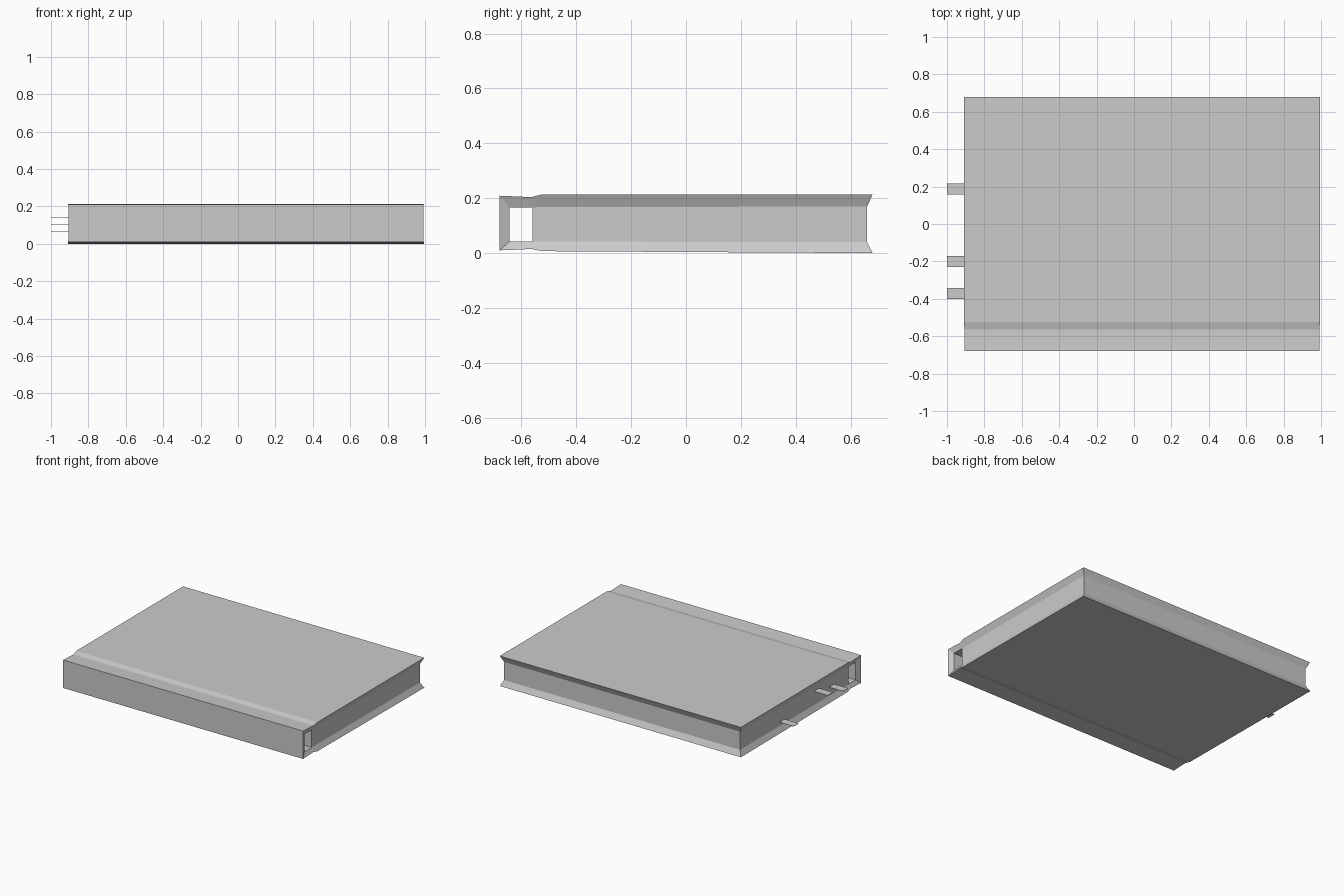
import bpy
import bmesh

cube = bpy.data.objects.get("Cube")
if cube:
    bpy.data.objects.remove(cube, do_unlink=True)

grey = bpy.data.materials.new("plain grey")
grey.use_nodes = True
colour = (0.6, 0.6, 0.6, 1)
grey.diffuse_color = colour
grey.node_tree.nodes["Principled BSDF"].inputs["Base Color"].default_value = colour

MIDDLE = 0.0425  # x centre of the book without its page markers
COVER, SPINE, PAGES = 0.9525, 0.948, 0.932  # half lengths along x

# End profile: capitals lie on the outside, small letters on the recessed rim
POINTS = {
    "A": (SPINE, -0.68, 0.01), "B": (SPINE, -0.68, 0.209),
    "C": (SPINE, -0.563, 0.204), "D": (COVER, -0.525, 0.214),
    "E": (COVER, 0.68, 0.214), "F": (COVER, 0.68, 0.0),
    "G": (COVER, -0.525, 0.007), "H": (SPINE, -0.563, 0.015),
    "a": (PAGES, -0.643, 0.042), "b": (PAGES, -0.643, 0.167),
    "c": (PAGES, -0.56, 0.167), "d": (PAGES, 0.66, 0.17),
    "e": (PAGES, 0.66, 0.04), "f": (PAGES, -0.56, 0.042),
}


def finish(bm, name):
    bmesh.ops.recalc_face_normals(bm, faces=bm.faces)
    mesh = bpy.data.meshes.new(name)
    bm.to_mesh(mesh)
    bm.free()
    mesh.materials.append(grey)
    obj = bpy.data.objects.new(name, mesh)
    bpy.context.collection.objects.link(obj)
    return obj


def build(name, strips, ends):
    """Span strips of the profile from end to end, then close both ends."""
    bm = bmesh.new()
    left, right = {}, {}
    for key in sorted(set("".join(strips + ends))):
        half, y, z = POINTS[key]
        left[key] = bm.verts.new((MIDDLE + half, y, z))
        right[key] = bm.verts.new((MIDDLE - half, y, z))
    for strip in strips:
        for p, q in zip(strip, strip[1:]):
            if p + q in ("CD", "GH"):  # hinge grooves fold along a diagonal
                bm.faces.new((right[p], left[p], left[q]))
                bm.faces.new((right[p], left[q], right[q]))
            else:
                bm.faces.new((right[p], left[p], left[q], right[q]))
    for side in (left, right):
        for end in ends:
            bm.faces.new([side[key] for key in end])
    return finish(bm, name)


# Cover with hollow spine, hinge grooves and edges sloping in to the pages
build("cover_and_spine", ["ABCDEd", "eFGHA", "fabc"],
      ["ABba", "BCcb", "CDc", "DEdc", "GFef", "HGf", "AHfa"])

# Solid block of pages
build("page_block", ["cdefc"], ["cdef"])

# Thin page markers sticking out of the right end
for number, (y, z) in enumerate([(0.187, 0.067), (-0.2, 0.14), (-0.372, 0.104)]):
    bm = bmesh.new()
    bmesh.ops.create_cube(bm, size=1)
    bmesh.ops.scale(bm, vec=(0.14, 0.058, 0.002), verts=bm.verts)
    bmesh.ops.translate(bm, vec=(-0.93, y, z), verts=bm.verts)
    finish(bm, f"page_marker_{number + 1}")
